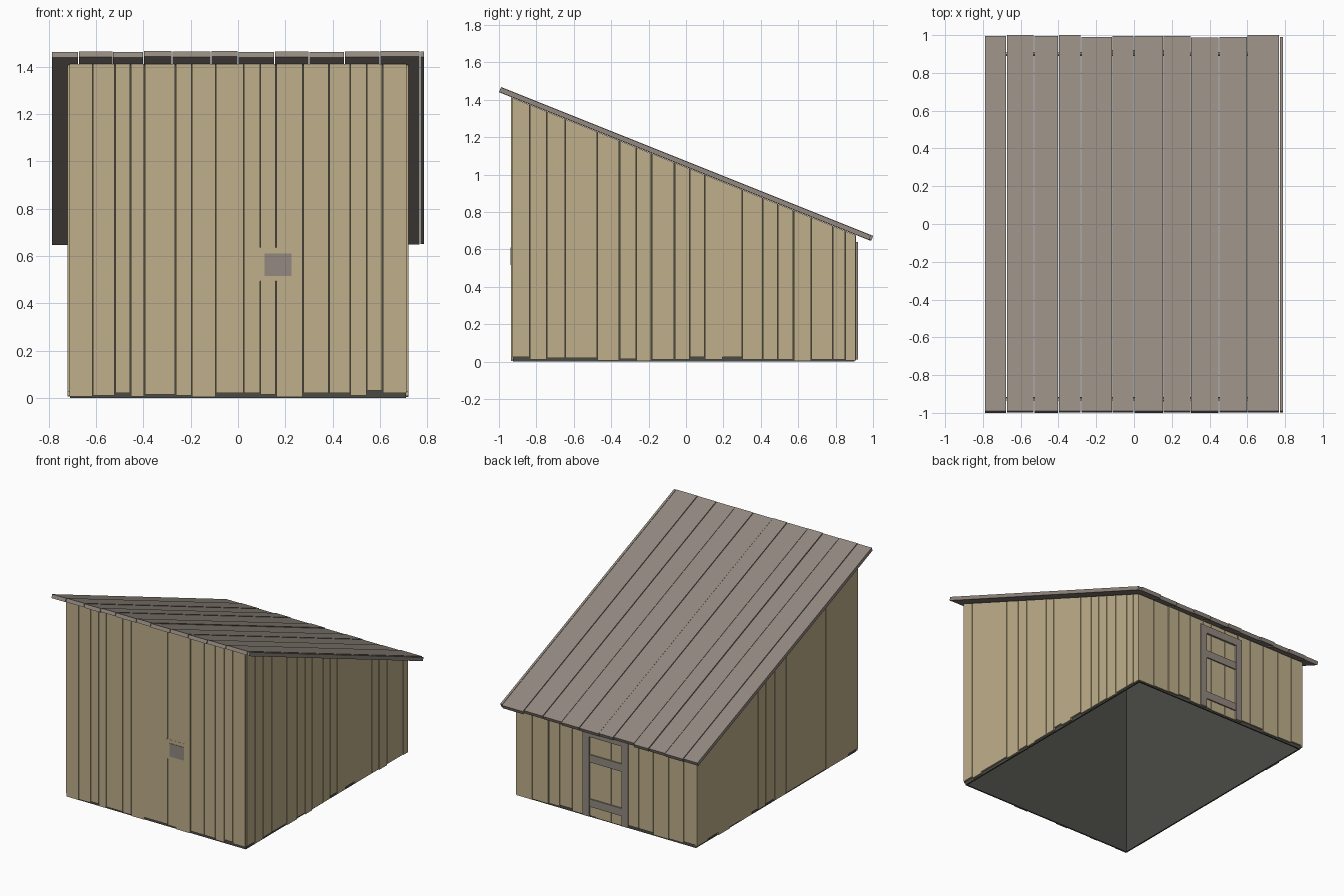
import bpy
import bmesh
import math
import random
from mathutils import Matrix, Vector

random.seed(4)
cube = bpy.data.objects.get("Cube")
if cube:
    bpy.data.objects.remove(cube, do_unlink=True)


def make_material(name, color):
    mat = bpy.data.materials.new(name)
    mat.use_nodes = True
    mat.diffuse_color = (*color, 1)
    bsdf = mat.node_tree.nodes["Principled BSDF"]
    bsdf.inputs["Base Color"].default_value = (*color, 1)
    bsdf.inputs["Roughness"].default_value = 0.9
    return mat


WOOD = make_material("pale wood", (0.52, 0.43, 0.26))
GREY = make_material("weathered grey", (0.29, 0.25, 0.215))
DARK = make_material("dark backing", (0.07, 0.069, 0.06))

SLOPE = 0.4


def under_roof(y):
    return 1.438 - SLOPE * (y + 1)


def add_box(bm, x, y, z0, z1=None):
    """Box over ranges x and y; without z1 its top follows the roof."""
    corners = [(x[0], y[0]), (x[1], y[0]), (x[1], y[1]), (x[0], y[1])]
    low = [bm.verts.new((a, b, z0)) for a, b in corners]
    top = [bm.verts.new((a, b, under_roof(b) if z1 is None else z1)) for a, b in corners]
    bm.faces.new(low[::-1])
    bm.faces.new(top)
    for i in range(4):
        j = (i + 1) % 4
        bm.faces.new((low[i], low[j], top[j], top[i]))


def finish(name, bm, mat):
    bmesh.ops.recalc_face_normals(bm, faces=bm.faces)
    mesh = bpy.data.meshes.new(name)
    bm.to_mesh(mesh)
    bm.free()
    mesh.materials.append(mat)
    obj = bpy.data.objects.new(name, mesh)
    bpy.context.collection.objects.link(obj)
    return obj


def boxes(name, mat, *items):
    bm = bmesh.new()
    for item in items:
        add_box(bm, *item)
    return finish(name, bm, mat)


def plank_wall(name, seams, depth, along_x, bottoms=None):
    """Row of uneven vertical boards with narrow gaps."""
    bm = bmesh.new()
    for i, (a, b) in enumerate(zip(seams, seams[1:])):
        gap = random.choice((0.001, 0.002, 0.003))
        span = (a + gap, b - gap)
        z0 = bottoms[i] / 100 if bottoms else random.choice((0.005, 0.01, 0.015, 0.025))
        if along_x:
            add_box(bm, span, depth, z0)
        else:
            add_box(bm, depth, span, z0)
    return finish(name, bm, WOOD)


# Dark inner shell, open underneath
boxes("inner_shell", DARK,
      ((-0.71, 0.71), (-0.925, -0.915), 0),
      ((-0.71, 0.71), (0.89, 0.9), 0),
      ((-0.71, -0.7), (-0.915, 0.89), 0),
      ((0.7, 0.71), (-0.915, 0.89), 0))

# Front boards
plank_wall("front_planks",
           [-0.715, -0.615, -0.52, -0.455, -0.395, -0.265, -0.195, -0.095, 0.025,
            0.095, 0.16, 0.275, 0.385, 0.475, 0.545, 0.61, 0.715],
           (-0.935, -0.925), True,
           [0.5, 1, 2, 0.5, 1.5, 1, 0.3, 2, 2, 1.5, 0.3, 2, 2, 1, 3, 2])

# Left side boards
plank_wall("left_planks",
           [-0.93, -0.835, -0.745, -0.645, -0.54, -0.475, -0.355, -0.265, -0.185, -0.06,
            0.02, 0.1, 0.195, 0.3, 0.41, 0.49, 0.575, 0.67, 0.785, 0.85, 0.91],
           (0.71, 0.722), False,
           [2.5, 1, 2, 2, 2, 0.5, 1.5, 0.3, 1, 1, 2.5, 1, 2.5, 1, 1, 1, 0.3, 1, 1, 0.5])

# Right side boards
plank_wall("right_planks",
           [-0.93, -0.82, -0.71, -0.56, -0.42, -0.3, -0.2, -0.11, 0.02, 0.12,
            0.21, 0.28, 0.41, 0.53, 0.66, 0.78, 0.91],
           (-0.722, -0.71), False)

# Back boards either side of the door, and the door leaf
plank_wall("back_planks_right", [-0.715, -0.62, -0.5, -0.375, -0.26, -0.155], (0.9, 0.91), True)
plank_wall("back_planks_left", [0.155, 0.27, 0.37, 0.46, 0.59, 0.715], (0.9, 0.91), True)
plank_wall("door_planks", [-0.15, -0.04, 0.08, 0.15], (0.898, 0.906), True)

# Door frame and cross bars
boxes("door_frame", GREY,
      ((-0.18, -0.13), (0.9, 0.92), 0.01, 0.64),
      ((0.13, 0.18), (0.9, 0.92), 0.01, 0.64),
      ((-0.13, 0.13), (0.9, 0.92), 0.585, 0.64))
boxes("door_bars", GREY,
      *[((-0.13, 0.13), (0.9, 0.915), z, z + 0.055) for z in (0.08, 0.4)])

# Small hatch on the front, with the board seams closed around it
boxes("hatch_surround", WOOD, ((0.085, 0.245), (-0.936, -0.926), 0.495, 0.635))
boxes("hatch", GREY, ((0.112, 0.226), (-0.939, -0.93), 0.515, 0.61))

# Sloping roof boards of slightly different lengths
roof_seams = [-0.79, -0.675, -0.53, -0.4, -0.28, -0.115, 0, 0.155, 0.3, 0.45, 0.6, 0.77, 0.79]
roof = bmesh.new()
for a, b in zip(roof_seams, roof_seams[1:]):
    lift = random.choice((0, 0.002, 0.004))
    length = 2.143 - random.choice((0, 0.005, 0.012))
    add_box(roof, (a + 0.002, b - 0.002), (0, length), lift, lift + 0.026)
tilt = Matrix.Rotation(-math.atan(SLOPE), 4, "X")
roof.transform(Matrix.Translation(Vector((0, -1, 1.44))) @ tilt)
finish("roof_planks", roof, GREY)
